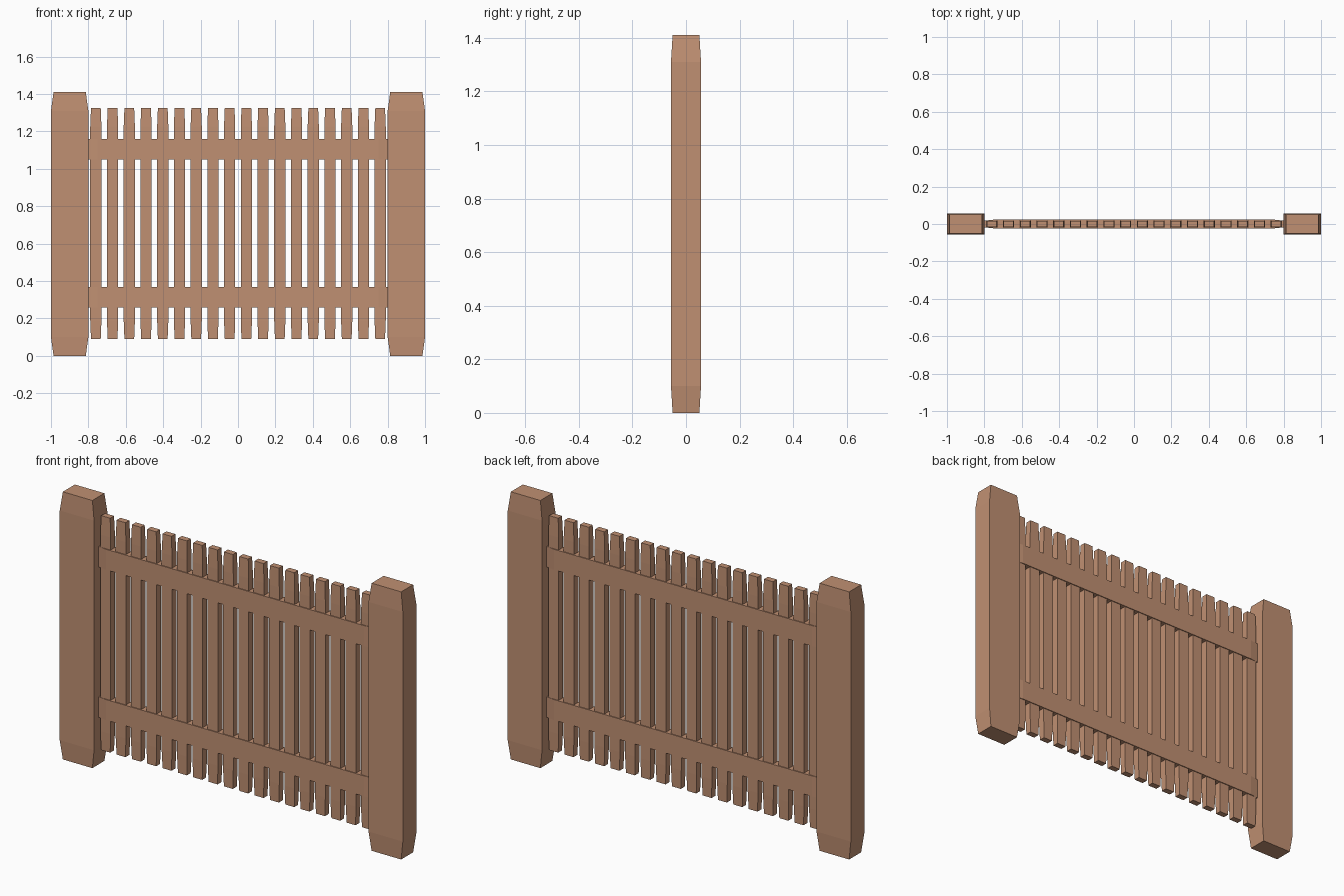
import bpy
import bmesh
from mathutils import Matrix, Vector

cube = bpy.data.objects.get("Cube")
if cube:
    bpy.data.objects.remove(cube, do_unlink=True)

wood = bpy.data.materials.new("warm_wood")
wood.use_nodes = True
colour = (0.53, 0.28, 0.17, 1)
wood.diffuse_color = colour
wood.node_tree.nodes["Principled BSDF"].inputs["Base Color"].default_value = colour


def beam(name, start, length, half, end_half, taper, rot=Matrix()):
    """Board along local z whose cross-section narrows near both ends."""
    bm = bmesh.new()
    sections = ((0, end_half), (taper, half), (length - taper, half), (length, end_half))
    rings = []
    for z, (hx, hy) in sections:
        corners = ((-hx, -hy), (hx, -hy), (hx, hy), (-hx, hy))
        rings.append([bm.verts.new((x, y, z)) for x, y in corners])
    for low, high in zip(rings, rings[1:]):
        for i in range(4):
            j = (i + 1) % 4
            bm.faces.new((low[i], low[j], high[j], high[i]))
    bm.faces.new(rings[0][::-1])
    bm.faces.new(rings[-1])
    bm.transform(Matrix.Translation(Vector(start)) @ rot)
    bmesh.ops.recalc_face_normals(bm, faces=bm.faces)
    mesh = bpy.data.meshes.new(name)
    bm.to_mesh(mesh)
    bm.free()
    mesh.materials.append(wood)
    obj = bpy.data.objects.new(name, mesh)
    bpy.context.collection.objects.link(obj)
    return obj


# End posts
for side, x in (("right", -0.9), ("left", 0.9)):
    beam(side + "_post", (x, 0, 0), 1.41, (0.1, 0.056), (0.086, 0.05), 0.1)

# Upright pickets
COUNT = 18
for i in range(COUNT):
    x = -0.76 + 1.52 * i / (COUNT - 1)
    beam(f"picket_{i + 1}", (x, 0, 0.09), 1.235, (0.03, 0.0185), (0.026, 0.016), 0.1)

# Horizontal rails, thinner where they meet the posts
along_x = Matrix.Rotation(1.5707963, 4, "Y")
for name, z in (("lower_rail", 0.313), ("upper_rail", 1.105)):
    beam(name, (-0.802, 0, z), 1.604, (0.054, 0.023), (0.054, 0.017), 0.05, along_x)
